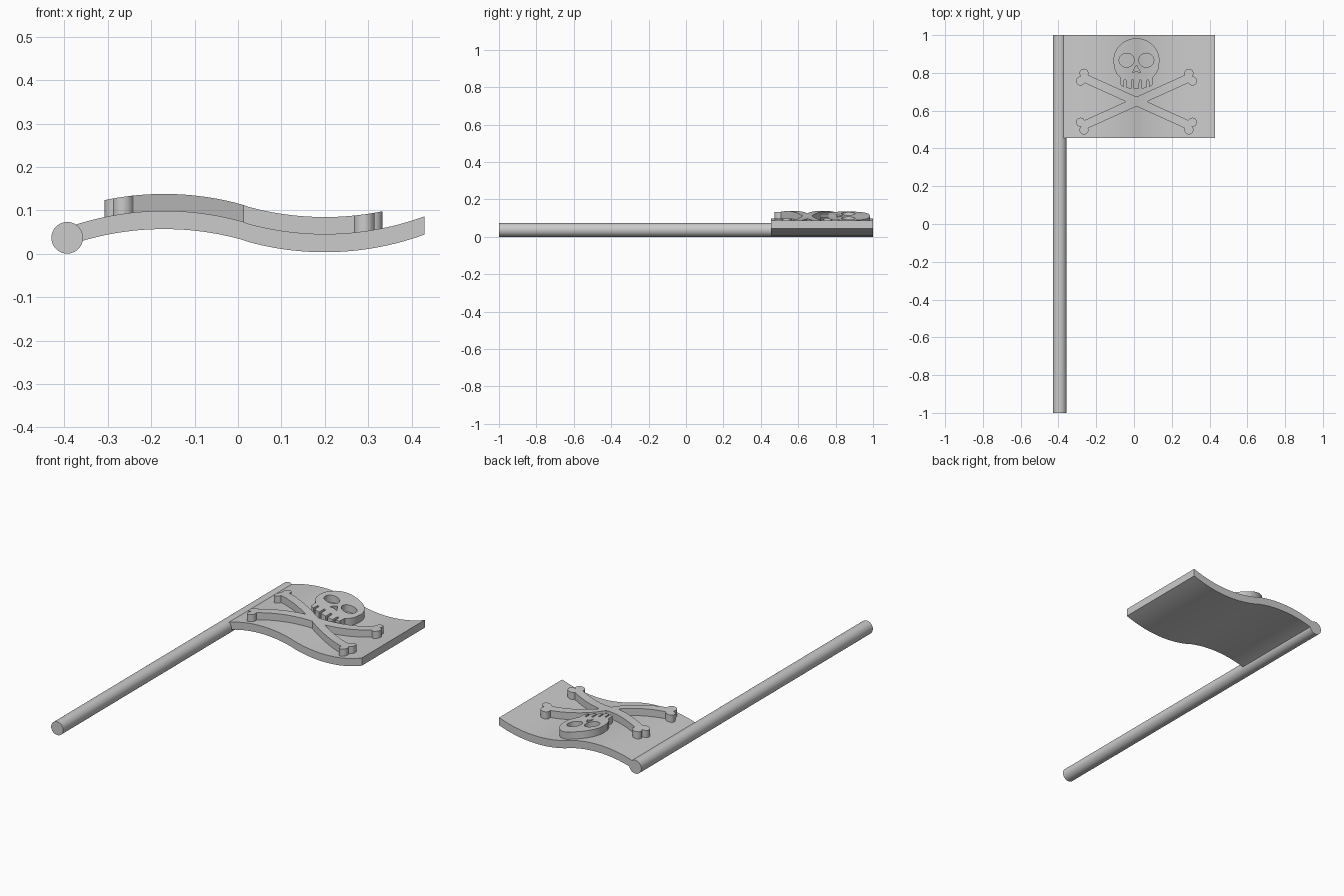
import bpy, bmesh
from math import sin, cos, pi, sqrt, radians
from mathutils import Vector

if "Cube" in bpy.data.objects:
    bpy.data.objects.remove(bpy.data.objects["Cube"], do_unlink=True)

grey = bpy.data.materials.new("light_grey")
grey.use_nodes = True
grey.diffuse_color = (0.6, 0.6, 0.6, 1)
grey.node_tree.nodes["Principled BSDF"].inputs["Base Color"].default_value = (0.6, 0.6, 0.6, 1)

CX = 0.013            # emblem centre line
LEFT, RIGHT = -0.38, 0.43
R = 0.67              # radius of the two arcs of the waving cloth


def prism(name, outline, start, end, along_y=False):
    """Solid from a flat outline, extruded along z, or along y for x-z outlines."""
    bm = bmesh.new()
    place = (lambda a, b, t: (a, t, b)) if along_y else (lambda a, b, t: (a, b, t))
    base = bm.faces.new([bm.verts.new(place(a, b, start)) for a, b in outline])
    extruded = bmesh.ops.extrude_face_region(bm, geom=[base], use_keep_orig=True)
    moved = [g for g in extruded["geom"] if isinstance(g, bmesh.types.BMVert)]
    bmesh.ops.translate(bm, verts=moved, vec=place(0, 0, end - start))
    bmesh.ops.recalc_face_normals(bm, faces=bm.faces[:])
    mesh = bpy.data.meshes.new(name)
    bm.to_mesh(mesh)
    bm.free()
    mesh.materials.append(grey)
    obj = bpy.data.objects.new(name, mesh)
    bpy.context.collection.objects.link(obj)
    return obj


def activate(obj):
    bpy.ops.object.select_all(action="DESELECT")
    obj.select_set(True)
    bpy.context.view_layer.objects.active = obj


def combine(obj, tool, operation):
    """Apply a boolean and remove the tool object."""
    mod = obj.modifiers.new("cut", "BOOLEAN")
    mod.operation, mod.solver, mod.object = operation, "EXACT", tool
    activate(obj)
    bpy.ops.object.modifier_apply(modifier=mod.name)
    bpy.data.objects.remove(tool, do_unlink=True)


def arc(cx, cy, rx, ry, a0, a1, n):
    return [(cx + rx * cos(a0 + (a1 - a0) * i / n), cy + ry * sin(a0 + (a1 - a0) * i / n))
            for i in range(n + 1)]


def wave(x):
    """Height of the underside of the cloth."""
    if x < 0.015:
        return 0.0568 - R + sqrt(R * R - (x + 0.17) ** 2)
    return 0.0035 + R - sqrt(R * R - (x - 0.2) ** 2)


def wave_slab(name, low, high, y0, y1, n=48):
    xs = [LEFT + (RIGHT - LEFT) * i / n for i in range(n + 1)]
    outline = [(x, wave(x) + low) for x in xs] + [(x, wave(x) + high) for x in reversed(xs)]
    return prism(name, outline, y0, y1, along_y=True)


def bone_outline(angle, half=0.022, reach=0.315, spread=0.0225, r=0.024):
    """Shaft with two round lobes at each end, turned about the crossing point."""
    join = sqrt(r * r - (spread - half) ** 2)
    notch = sqrt(r * r - spread ** 2)
    a_notch = pi / 2 - math_angle(notch, spread)
    lower = arc(reach, -spread, r, r, -pi + 0.02, pi / 2 - a_notch, 14)
    upper = [(x, -y) for x, y in reversed(lower[:-1])]
    end = lower + upper
    pts = end + [(-x, -y) for x, y in end]
    c, s = cos(angle), sin(angle)
    return [(CX + x * c - y * s, 0.648 + x * s + y * c) for x, y in pts]


def math_angle(x, y):
    return Vector((1, 0)).angle(Vector((x, y)))


# Pole
pole = prism("pole", arc(-0.3935, 0.0368, 0.0365, 0.0365, 0, 2 * pi * 47 / 48, 47), -1, 1, True)

# Waving cloth
cloth = wave_slab("flag_cloth", 0, 0.042, 0.455, 1.0)

# Crossed bones, trimmed to follow the cloth
bones = prism("crossed_bones", bone_outline(radians(24.3)), -0.2, 0.3)
combine(bones, prism("second_bone", bone_outline(radians(-24.3)), -0.21, 0.31), "UNION")
combine(bones, wave_slab("bone_trim", 0.038, 0.081, 0.4, 1.05), "INTERSECT")

# Skull: domed cranium, narrower jaw with a rounded lower edge
half_jaw = [(0.118, 0.825), (0.105, 0.796), (0.088, 0.778), (0.086, 0.738), (0.07, 0.727), (0.035, 0.717)]
cranium = arc(CX, 0.865, 0.122, 0.118, 0, pi, 32)
outline = (cranium + [(CX - x, y) for x, y in half_jaw]
           + [(CX + x, y) for x, y in reversed(half_jaw)])
skull = prism("skull", outline, -0.2, 0.3)

# Eye sockets, nose and tooth gaps
for side in (-1, 1):
    eye = arc(CX + side * 0.052, 0.867, 0.04, 0.037, 0, 2 * pi * 23 / 24, 23)
    combine(skull, prism("eye_cutter", eye, -0.3, 0.4), "DIFFERENCE")
    for offset in (0.02, 0.06):
        x = CX + side * offset
        gap = [(x - 0.006, 0.69), (x + 0.006, 0.69), (x + 0.005, 0.762), (x - 0.005, 0.762)]
        combine(skull, prism("tooth_cutter", gap, -0.3, 0.4), "DIFFERENCE")
nose = [(CX, 0.842), (CX - 0.022, 0.802), (CX, 0.809), (CX + 0.022, 0.802)]
combine(skull, prism("nose_cutter", nose, -0.3, 0.4), "DIFFERENCE")
combine(skull, wave_slab("skull_trim", 0.038, 0.081, 0.4, 1.05), "INTERSECT")

for obj in (pole, cloth, bones, skull):
    activate(obj)
    bpy.ops.object.shade_smooth_by_angle(angle=radians(30))
